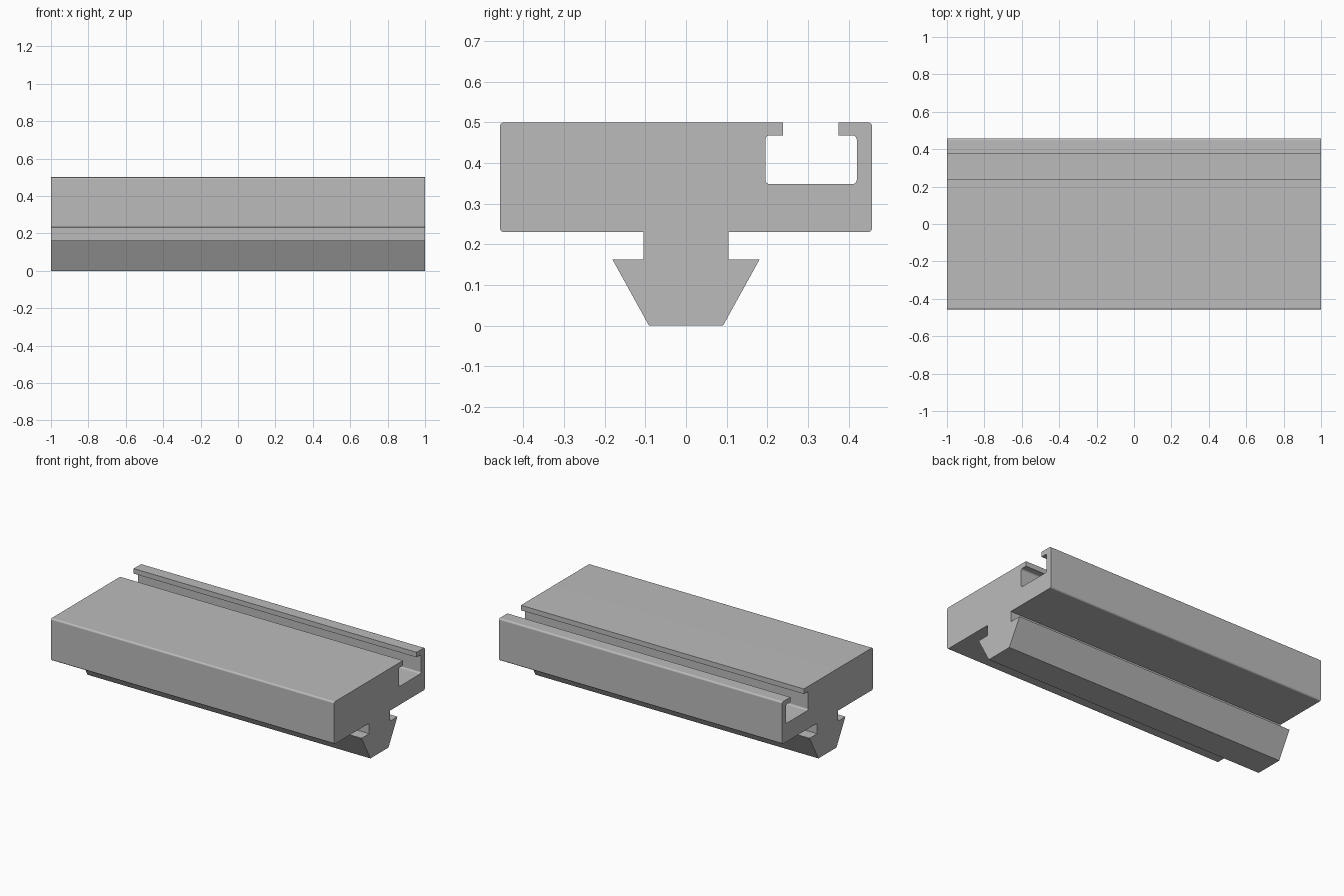
import bpy
import bmesh
import math
from mathutils import Vector

cube = bpy.data.objects.get("Cube")
if cube:
    bpy.data.objects.remove(cube, do_unlink=True)

HALF_LENGTH = 1.0
R = 0.011          # fillet radius
STEPS = 6          # segments per fillet

# Cross-section corners (y, z, fillet radius), counter-clockwise from the foot
profile = [
    (-0.091, 0, 0), (0.091, 0, 0),                            # foot
    (0.181, 0.163, 0), (0.104, 0.163, 0), (0.104, 0.23, 0),   # wedge and neck
    (0.458, 0.23, R), (0.458, 0.5, R),                        # back of the bar
    (0.375, 0.5, 0), (0.375, 0.468, 0),                       # outer slot lip
    (0.42, 0.468, R), (0.42, 0.348, R),                       # slot chamber
    (0.195, 0.348, R), (0.195, 0.468, R),
    (0.238, 0.468, 0), (0.238, 0.5, 0),                       # inner slot lip
    (-0.458, 0.5, R), (-0.458, 0.23, R),                      # front of the bar
    (-0.104, 0.23, 0), (-0.104, 0.163, 0), (-0.181, 0.163, 0),
]


def rounded(corners):
    """Replace each square corner that has a radius with an arc."""
    points = []
    for i, (y, z, r) in enumerate(corners):
        p = Vector((y, z))
        if r == 0:
            points.append(p)
            continue
        a = (Vector(corners[i - 1][:2]) - p).normalized() * r
        b = (Vector(corners[(i + 1) % len(corners)][:2]) - p).normalized() * r
        for k in range(STEPS + 1):
            t = math.pi / 2 * k / STEPS
            points.append(p + a * (1 - math.sin(t)) + b * (1 - math.cos(t)))
    return points


# Extrude the cross-section along x
bm = bmesh.new()
section = bm.faces.new([bm.verts.new((-HALF_LENGTH, p.x, p.y)) for p in rounded(profile)])
result = bmesh.ops.extrude_face_region(bm, geom=[section], use_keep_orig=True)
moved = [v for v in result["geom"] if isinstance(v, bmesh.types.BMVert)]
bmesh.ops.translate(bm, verts=moved, vec=(2 * HALF_LENGTH, 0, 0))
bmesh.ops.recalc_face_normals(bm, faces=bm.faces[:])
mesh = bpy.data.meshes.new("slotted_rail")
bm.to_mesh(mesh)
bm.free()
rail = bpy.data.objects.new("slotted_rail", mesh)
bpy.context.collection.objects.link(rail)

# Plain grey material
grey = bpy.data.materials.new("plain_grey")
grey.use_nodes = True
colour = (0.5, 0.5, 0.5, 1)
grey.diffuse_color = colour
grey.node_tree.nodes["Principled BSDF"].inputs["Base Color"].default_value = colour
mesh.materials.append(grey)

# Smooth fillets, flat faces and crisp edges
bpy.ops.object.select_all(action="DESELECT")
rail.select_set(True)
bpy.context.view_layer.objects.active = rail
bpy.ops.object.shade_smooth_by_angle(angle=math.radians(30))
weighted = rail.modifiers.new("flat_face_normals", "WEIGHTED_NORMAL")
weighted.keep_sharp = True
